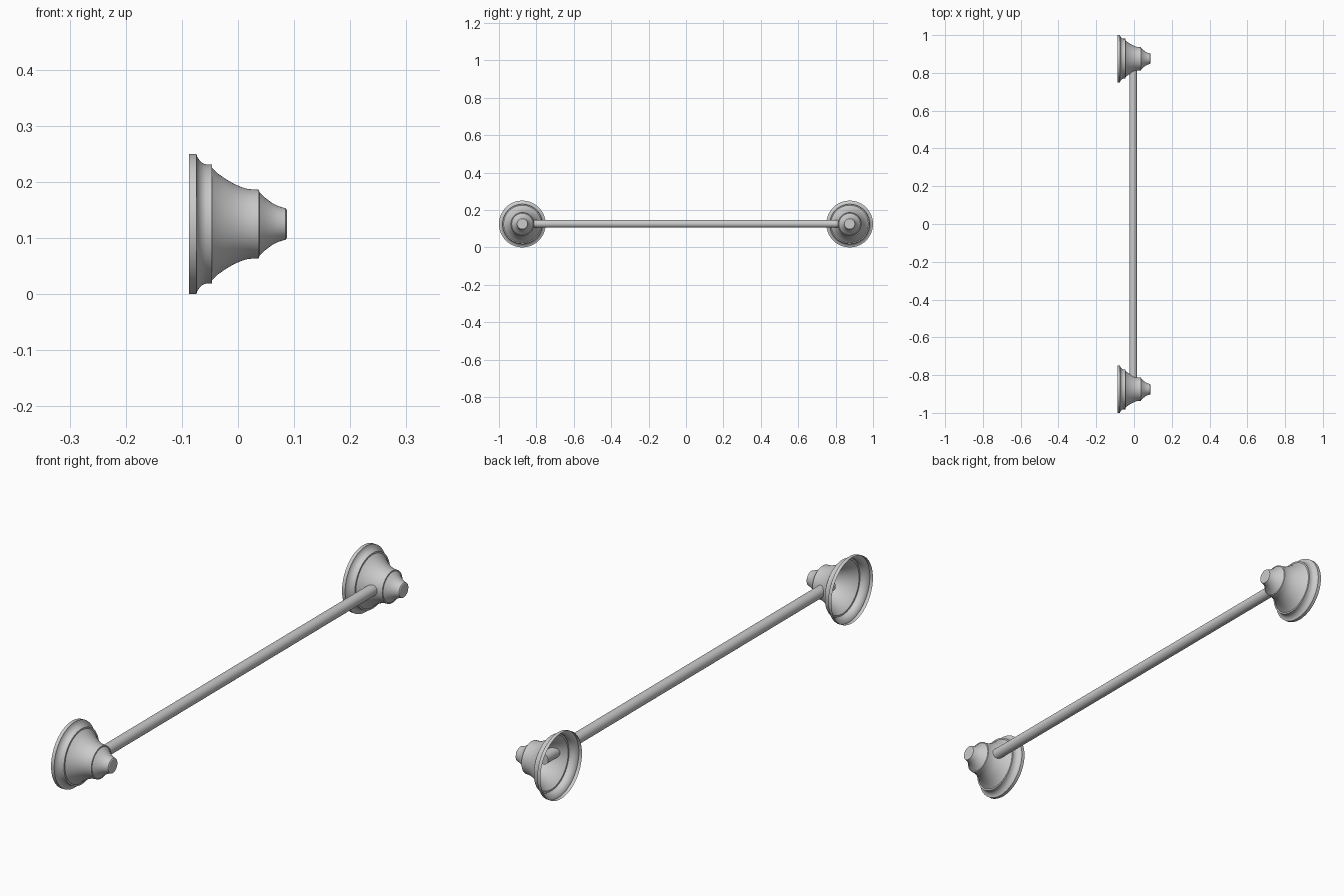
import bpy, bmesh, math
from mathutils import Vector, Matrix

if "Cube" in bpy.data.objects:
    bpy.data.objects.remove(bpy.data.objects["Cube"])

AXIS_Z = 0.125
POST_Y = 0.875
SEGS = 64

# Bell profile as (x, radius): flange, cove, band, long flare, collar, tip
PROFILE = [
    (-0.087, 0.125), (-0.074, 0.125), (-0.073, 0.120), (-0.069, 0.114),
    (-0.064, 0.109), (-0.057, 0.106), (-0.046, 0.106), (-0.046, 0.100),
    (-0.036, 0.090), (-0.023, 0.081), (-0.010, 0.073), (0.003, 0.067),
    (0.015, 0.063), (0.026, 0.0615), (0.0375, 0.061), (0.038, 0.057),
    (0.048, 0.047), (0.060, 0.038), (0.071, 0.032), (0.083, 0.0285),
    (0.085, 0.028), (0.087, 0.025),
]


def finish(name, bm):
    mesh = bpy.data.meshes.new(name)
    bm.to_mesh(mesh)
    bm.free()
    obj = bpy.data.objects.new(name, mesh)
    bpy.context.collection.objects.link(obj)
    bpy.ops.object.select_all(action='DESELECT')
    obj.select_set(True)
    bpy.context.view_layer.objects.active = obj
    bpy.ops.object.shade_smooth_by_angle(angle=math.radians(30))
    return obj


def bell(name, y):
    # Hollow lathed shell around the x axis, open at the wall side
    bm = bmesh.new()
    rings = []
    for x, r in PROFILE:
        rings.append([bm.verts.new((x,
                                    y + r * math.cos(2 * math.pi * i / SEGS),
                                    AXIS_Z + r * math.sin(2 * math.pi * i / SEGS)))
                      for i in range(SEGS)])
    for a, b in zip(rings, rings[1:]):
        for i in range(SEGS):
            j = (i + 1) % SEGS
            bm.faces.new((a[i], a[j], b[j], b[i]))
    bm.faces.new(rings[-1])
    return finish(name, bm)


# Wall mounts at both ends
bell("left_mount", -POST_Y)
bell("right_mount", POST_Y)

# Rail, its ends poking inside the hollow mounts
bm = bmesh.new()
bmesh.ops.create_cone(
    bm, cap_ends=True, segments=48, radius1=0.021, radius2=0.021, depth=1.73,
    matrix=Matrix.Translation(Vector((-0.004, 0, AXIS_Z + 0.001)))
    @ Matrix.Rotation(math.pi / 2, 4, 'X'))
finish("towel_rail", bm)
